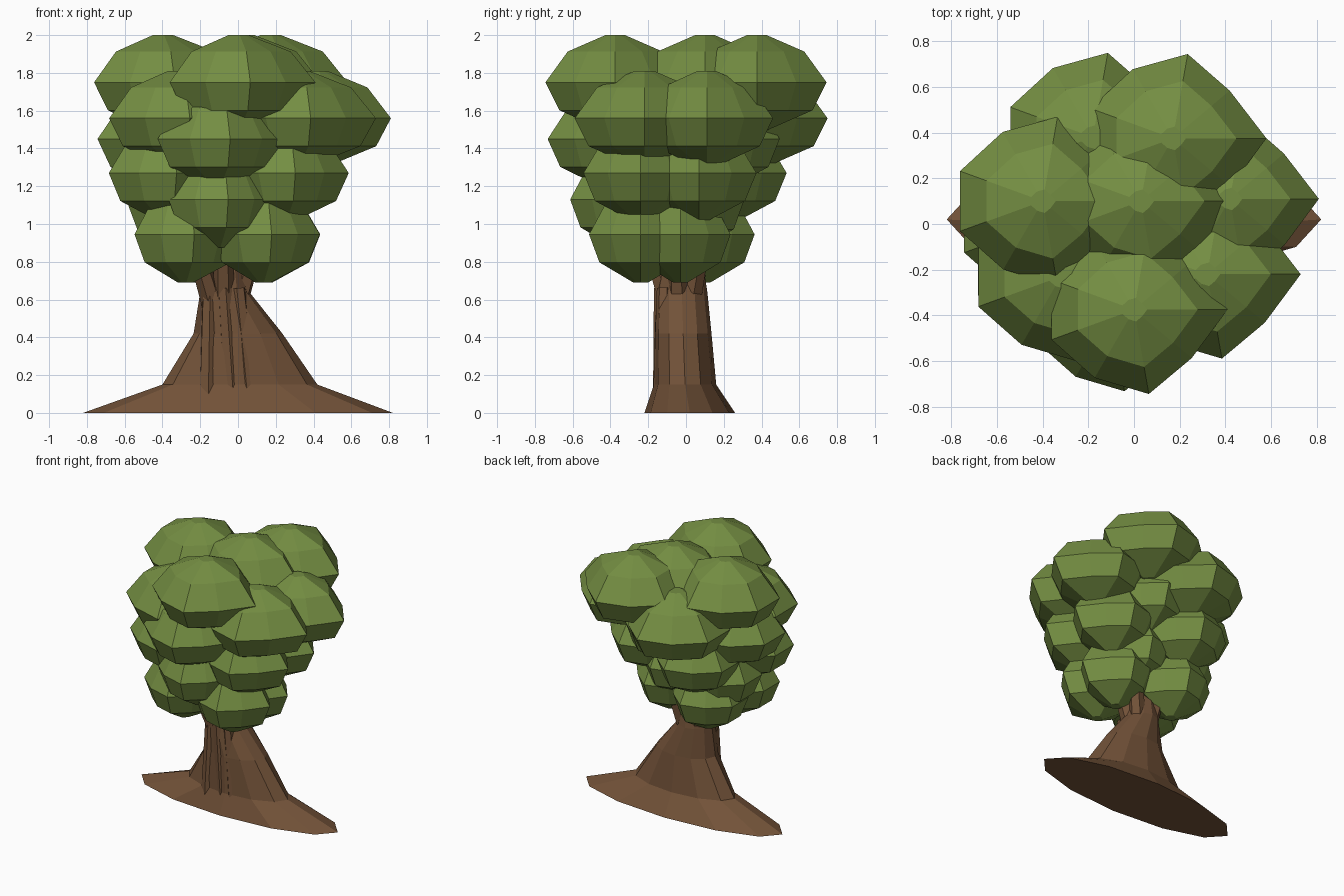
import bpy, bmesh, math
from mathutils import Vector

if "Cube" in bpy.data.objects:
    bpy.data.objects.remove(bpy.data.objects["Cube"])


def material(name, rgb):
    m = bpy.data.materials.new(name)
    m.diffuse_color = (*rgb, 1)
    m.use_nodes = True
    m.node_tree.nodes["Principled BSDF"].inputs["Base Color"].default_value = m.diffuse_color
    return m


LEAF = material("leaf green", (0.175, 0.27, 0.055))
BARK = material("bark brown", (0.17, 0.085, 0.04))


def loft(name, rings, mat):
    """Skin a list of equal-length point rings and cap both ends."""
    bm = bmesh.new()
    loops = [[bm.verts.new(p) for p in ring] for ring in rings]
    n = len(loops[0])
    for a, b in zip(loops, loops[1:]):
        for i in range(n):
            j = (i + 1) % n
            bm.faces.new((a[i], a[j], b[j], b[i]))
    bm.faces.new(loops[0][::-1])
    bm.faces.new(loops[-1])
    bmesh.ops.recalc_face_normals(bm, faces=bm.faces)
    me = bpy.data.meshes.new(name)
    bm.to_mesh(me)
    bm.free()
    me.materials.append(mat)
    ob = bpy.data.objects.new(name, me)
    bpy.context.collection.objects.link(ob)
    return ob


# Leaf clump: nine-sided, slightly uneven outline, same shape at several sizes
OUTLINE = [.41, .325, .375, .35, .385, .385, .345, .375, .33]
PROFILE = [(.14, -.255), (.80, -.148), (1, 0), (.68, .163), (.14, .25)]


def clump(name, x, y, z, s):
    rings = []
    for f, dz in PROFILE:
        ring = []
        for i, r in enumerate(OUTLINE):
            a = math.radians(40 * i)
            ring.append((x + r * s * f * math.cos(a), y + r * s * f * math.sin(a), z + dz))
        rings.append(ring)
    return loft(name, rings, LEAF)


# Crown layers: centre x, y, z and size of each clump
tiers = {
    "crown": [(0, -.375, 1.75, 1), (-.4, .1, 1.75, 1), (.17, .375, 1.75, 1), (.03, .1, 1.75, 1)],
    "upper": [(.42, .11, 1.56, .95), (.32, -.22, 1.56, 1), (-.32, -.23, 1.56, 1), (-.18, .38, 1.56, 1)],
    "middle": [(-.1, -.4, 1.45, .9), (-.4, 0, 1.45, .95), (.05, .2, 1.45, .8)],
    "lower": [(-.38, -.2, 1.27, .84), (.25, -.24, 1.27, .82), (.25, .07, 1.27, .82),
              (-.24, .23, 1.27, .82), (-.1, -.34, 1.13, .74), (-.31, .03, 1.11, .76),
              (.04, .04, 1.12, .72)],
    "bottom": [(-.28, -.24, .945, .74), (.13, -.24, .945, .74), (.14, -.03, .945, .72),
               (-.25, .09, .945, .74)],
}
for tier, items in tiers.items():
    for k, c in enumerate(items):
        clump(f"{tier}_leaves_{k + 1}", *c)


# Trunk: wide lens-shaped foot rising to a narrow neck
def oval(cx, cy, rx, ry, z, n=12):
    return [(cx + rx * math.cos(2 * math.pi * i / n), cy + ry * math.sin(2 * math.pi * i / n), z)
            for i in range(n)]


loft("trunk", [oval(0, .02, .82, .24, 0), oval(.01, -.005, .41, .165, .15),
               oval(0, -.015, .235, .15, .42), oval(-.07, -.022, .13, .135, .64),
               oval(-.07, -.022, .1, .11, .8)], BARK)


# Tapered limbs, used for bark ridges and branches
def limb(name, p, q, r0, r1, n=6):
    p, q = Vector(p), Vector(q)
    rot = (q - p).to_track_quat('Z', 'Y')
    rings = []
    for c, r in ((p, r0), (q, r1)):
        rings.append([c + rot @ Vector((r * math.cos(2 * math.pi * i / n),
                                        r * math.sin(2 * math.pi * i / n), 0)) for i in range(n)])
    return loft(name, rings, BARK)


for k, (x0, x1, y1) in enumerate([(-.16, -.15, -.105), (-.03, -.07, -.13), (.06, .0, -.115)]):
    limb(f"bark_ridge_{k + 1}", (x0, -.125, .08), (x1, y1, .66), .05, .04)

for k, (x, y) in enumerate([(-.26, -.2), (.12, -.06), (-.18, .1), (-.08, -.22), (.08, .1), (-.24, -.02)]):
    limb(f"branch_{k + 1}", (-.07 + .3 * (x + .07), -.02 + .3 * (y + .02), .55), (x, y, 1.0), .06, .045)
limb("inner_trunk", (-.07, -.02, .7), (0, 0, 1.6), .1, .07, 8)
